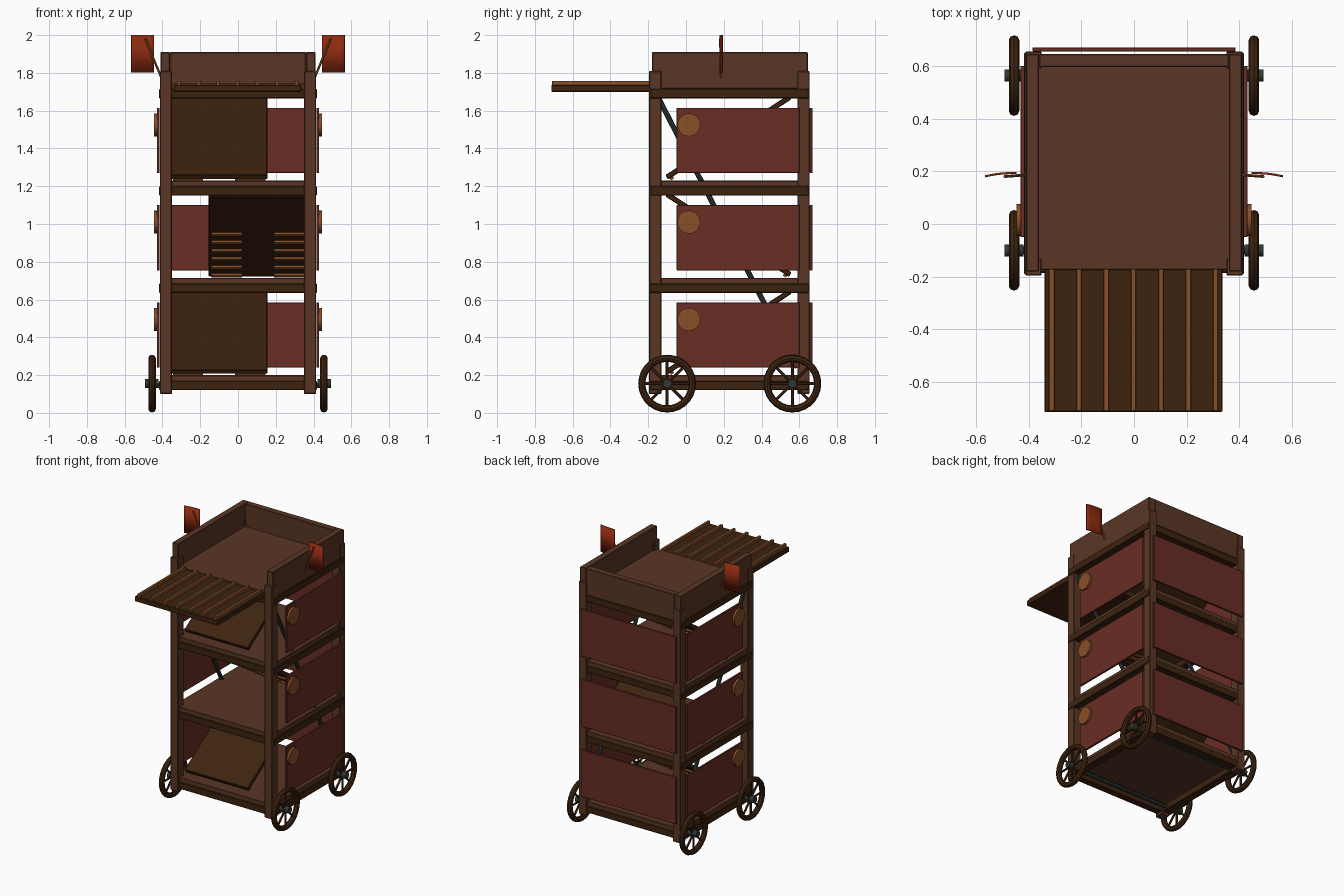
import bpy, bmesh, math
from mathutils import Vector, Matrix

cube = bpy.data.objects.get("Cube")
if cube:
    bpy.data.objects.remove(cube, do_unlink=True)


def material(name, r, g, b):
    m = bpy.data.materials.new(name)
    m.use_nodes = True
    m.diffuse_color = (r, g, b, 1)
    m.node_tree.nodes["Principled BSDF"].inputs["Base Color"].default_value = (r, g, b, 1)
    return m


TIMBER = material("brown timber", 0.1, 0.037, 0.018)
DARK = material("dark timber", 0.047, 0.017, 0.005)
PALE = material("pale wood", 0.25, 0.08, 0.02)
HIDE = material("red hide", 0.14, 0.026, 0.018)
CLOTH = material("flag cloth", 0.26, 0.023, 0.005)
IRON = material("dark iron", 0.027, 0.04, 0.035)


def finish(name, bm, mat, bevel=0, smooth=False):
    bmesh.ops.recalc_face_normals(bm, faces=bm.faces)
    me = bpy.data.meshes.new(name)
    bm.to_mesh(me)
    bm.free()
    me.materials.append(mat)
    ob = bpy.data.objects.new(name, me)
    bpy.context.collection.objects.link(ob)
    if bevel:
        mod = ob.modifiers.new("soft_edges", "BEVEL")
        mod.width = bevel
        mod.segments = 1
    if smooth:
        bpy.ops.object.select_all(action="DESELECT")
        ob.select_set(True)
        bpy.context.view_layer.objects.active = ob
        bpy.ops.object.shade_smooth_by_angle(angle=math.radians(40))
    return ob


def box(name, mat, xs, ys, zs, bevel=0.004):
    bm = bmesh.new()
    size = [s[1] - s[0] for s in (xs, ys, zs)]
    mid = [(s[0] + s[1]) / 2 for s in (xs, ys, zs)]
    bmesh.ops.create_cube(bm, size=1, matrix=Matrix.Translation(mid) @ Matrix.Diagonal((*size, 1)))
    return finish(name, bm, mat, bevel)


def add_rod(bm, a, b, radius, sides=8):
    a, b = Vector(a), Vector(b)
    turn = (b - a).to_track_quat("Z", "Y").to_matrix().to_4x4()
    bmesh.ops.create_cone(bm, cap_ends=True, segments=sides, radius1=radius, radius2=radius,
                          depth=(b - a).length, matrix=Matrix.Translation((a + b) / 2) @ turn)


def rod(name, mat, a, b, radius, sides=8):
    bm = bmesh.new()
    add_rod(bm, a, b, radius, sides)
    return finish(name, bm, mat, smooth=True)


def span(side, a, b):
    return tuple(sorted((side * a, side * b)))


# Corner posts
for side in (-1, 1):
    for label, ys in (("front", (-0.195, -0.13)), ("back", (0.59, 0.655))):
        box(f"{label}_post", TIMBER, span(side, 0.35, 0.413), ys, (0.1, 1.81))

# Storeys: dark beam ring with a plank floor on it
for base in (0.12, 0.635, 1.15, 1.665):
    beam = (base, base + 0.05)
    for side in (-1, 1):
        box("side_beam", DARK, span(side, 0.36, 0.418), (-0.19, 0.65), beam)
    box("front_beam", DARK, (-0.36, 0.36), (-0.185, -0.135), beam)
    box("back_beam", DARK, (-0.36, 0.36), (0.595, 0.645), beam)
    box("floor", TIMBER, (-0.405, 0.405), (-0.175, 0.64), (base + 0.045, base + 0.08))

# Parapet, open at the front
for side in (-1, 1):
    box("parapet_side", TIMBER, span(side, 0.36, 0.41), (-0.18, 0.645), (1.715, 1.91))
box("parapet_back", TIMBER, (-0.36, 0.36), (0.595, 0.645), (1.715, 1.91))

# Hide panels with round shields
for low in (0.24, 0.755, 1.27):
    zs = (low, low + 0.345)
    box("back_panel", HIDE, (-0.385, 0.385), (0.655, 0.67), zs, 0.002)
    for side in (-1, 1):
        box("side_panel", HIDE, span(side, 0.415, 0.43), (-0.05, 0.6), zs, 0.002)
        z = low + 0.255
        rod("shield", PALE, (side * 0.428, 0.015, z), (side * 0.446, 0.015, z), 0.061, 20)

# Inner ramps, alternating in direction, with rungs on the underside
slope = math.atan2(0.43, 0.66)
for i, low in enumerate((0.225, 0.74, 1.255)):
    facing = -1 if i == 1 else 1
    x0 = -0.155 if i == 1 else -0.36
    place = (Matrix.Translation((0, 0.225, low + 0.205))
             @ Matrix.Rotation(facing * slope, 4, "X"))
    parts = [box("ramp", DARK, (x0, x0 + 0.515), (-0.39, 0.39), (-0.014, 0.014))]
    for k in range(6):
        y = facing * (-0.37 + k * 0.08)
        for x in (x0 + 0.015, x0 + 0.345):
            parts.append(box("ramp_rung", PALE, (x, x + 0.16), (y - 0.01, y + 0.01),
                             (-0.026, -0.012), 0))
    for part in parts:
        part.matrix_world = place

# Boarding bridge
box("bridge", DARK, (-0.34, 0.336), (-0.713, -0.165), (1.7, 1.737))
for i in range(7):
    x = -0.312 + i * 0.1035
    box("bridge_batten", PALE, (x - 0.01, x + 0.01), (-0.71, -0.17), (1.735, 1.758), 0.002)

# Diagonal iron braces
for side in (-1, 1):
    rod("brace", IRON, (side * 0.375, -0.145, 1.665), (side * 0.375, 0.59, 0.24), 0.014)


def ring(bm, centre, profile, sides=28):
    """Sweep a closed (radius, x) profile around the x axis."""
    loops = []
    for i in range(sides):
        a = math.tau * i / sides
        loops.append([bm.verts.new((centre[0] + x, centre[1] + r * math.cos(a),
                                    centre[2] + r * math.sin(a))) for r, x in profile])
    n = len(profile)
    for i in range(sides):
        p, q = loops[i], loops[(i + 1) % sides]
        for j in range(n):
            k = (j + 1) % n
            bm.faces.new((p[j], p[k], q[k], q[j]))


# Wheels and axles
RIM = [(0.134 + 0.019 * math.cos(math.tau * k / 8), 0.02 * math.sin(math.tau * k / 8))
       for k in range(8)]
for y in (-0.1, 0.563):
    z = 0.155
    rod("axle", IRON, (-0.45, y, z - 0.01), (0.45, y, z - 0.01), 0.014)
    for side in (-1, 1):
        centre = Vector((side * 0.455, y, z))
        bm = bmesh.new()
        ring(bm, centre, RIM)
        finish("wheel_rim", bm, DARK, smooth=True)
        bm = bmesh.new()
        for k in range(8):
            a = math.tau * k / 8
            out = Vector((0, math.cos(a), math.sin(a)))
            add_rod(bm, centre + out * 0.015, centre + out * 0.125, 0.0075, 6)
        finish("wheel_spokes", bm, DARK, smooth=True)
        rod("wheel_hub", IRON, (side * 0.42, y, z), (side * 0.492, y, z), 0.024, 10)

# Flags on slanted poles
for side in (-1, 1):
    rod("flag_pole", PALE, (side * 0.4, 0.187, 1.76), (side * 0.49, 0.18, 1.98), 0.006, 6)
    bm = bmesh.new()
    columns = []
    for k in range(7):
        t = k / 6
        x, y = side * (0.445 + 0.12 * t), 0.193 - 0.012 * t + 0.004 * math.sin(t * math.pi)
        columns.append([bm.verts.new((x, y, h)) for h in (1.803, 2.0)])
    for p, q in zip(columns, columns[1:]):
        bm.faces.new((p[0], q[0], q[1], p[1]))
    flag = finish("flag", bm, CLOTH, smooth=True)
    mod = flag.modifiers.new("thickness", "SOLIDIFY")
    mod.thickness = 0.008
    mod.offset = 0
